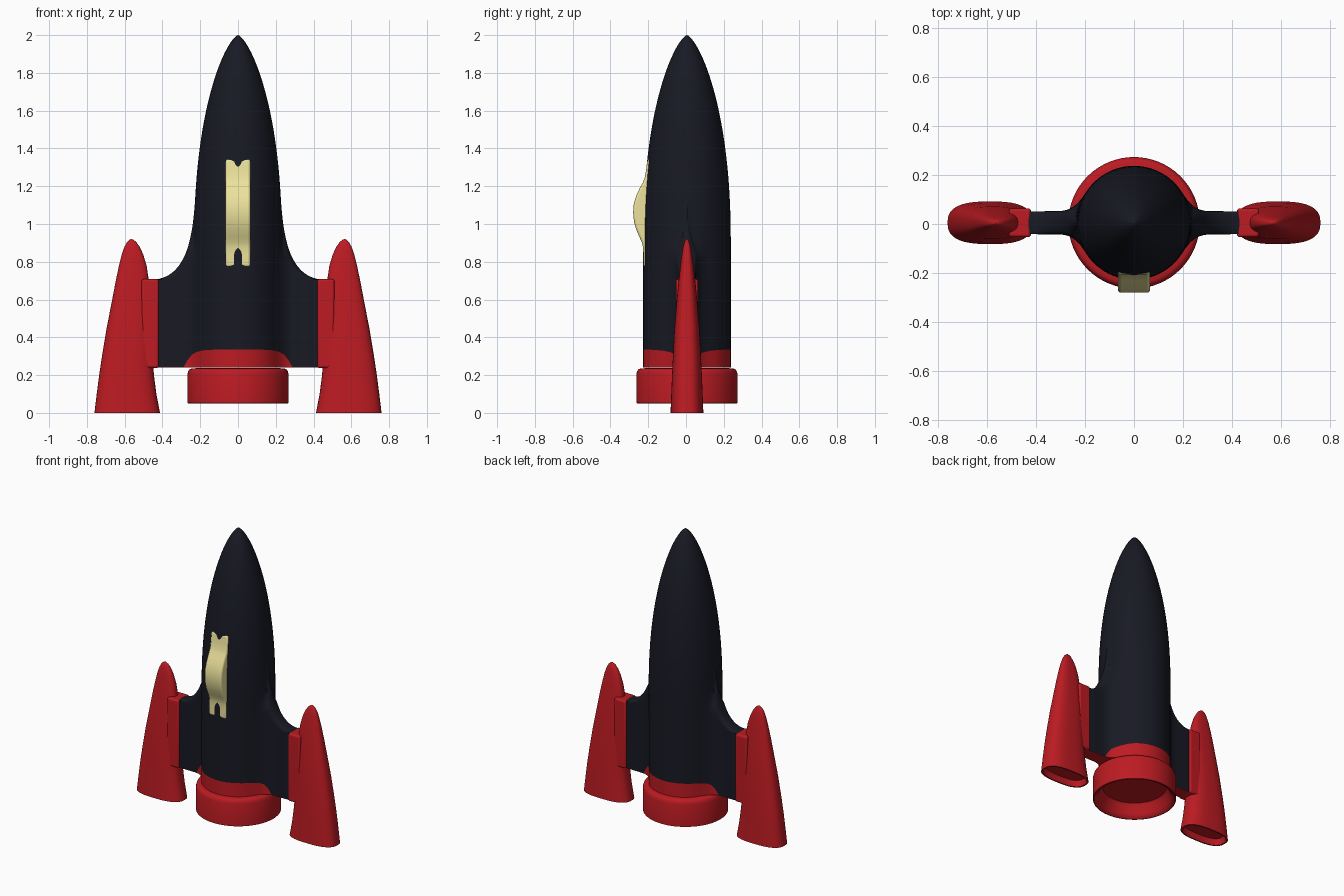
import bpy, bmesh, math

if "Cube" in bpy.data.objects:
    bpy.data.objects.remove(bpy.data.objects["Cube"])

YC = 0.005  # hull axis sits slightly behind y = 0


def material(name, rgb):
    m = bpy.data.materials.new(name)
    m.diffuse_color = (*rgb, 1)
    m.use_nodes = True
    m.node_tree.nodes["Principled BSDF"].inputs["Base Color"].default_value = m.diffuse_color
    return m


NAVY = material("navy", (0.009, 0.010, 0.017))
RED = material("red", (0.50, 0.011, 0.016))
CREAM = material("cream", (0.84, 0.76, 0.33))


def finish(bm, name, mats, angle=35, bevel=0):
    bmesh.ops.remove_doubles(bm, verts=bm.verts, dist=1e-5)
    bmesh.ops.recalc_face_normals(bm, faces=bm.faces)
    me = bpy.data.meshes.new(name)
    bm.to_mesh(me)
    bm.free()
    ob = bpy.data.objects.new(name, me)
    bpy.context.collection.objects.link(ob)
    for m in mats:
        me.materials.append(m)
    if bevel:
        mod = ob.modifiers.new("bevel", 'BEVEL')
        mod.width, mod.segments = bevel, 4
        mod.limit_method, mod.angle_limit = 'ANGLE', math.radians(50)
    bpy.ops.object.select_all(action='DESELECT')
    ob.select_set(True)
    bpy.context.view_layer.objects.active = ob
    bpy.ops.object.shade_smooth_by_angle(angle=math.radians(angle))
    return ob


def loft(rings, cap_start=True, cap_end=True, red_rows=0):
    """Skin a list of closed rings; the first red_rows strips get material 1."""
    bm = bmesh.new()
    rows = [[bm.verts.new(p) for p in ring] for ring in rings]
    n = len(rows[0])
    for j in range(len(rows) - 1):
        a, b = rows[j], rows[j + 1]
        for i in range(n):
            k = (i + 1) % n
            f = bm.faces.new((a[i], a[k], b[k], b[i]))
            f.material_index = 1 if j < red_rows else 0
    if cap_start:
        bm.faces.new(rows[0][::-1]).material_index = 1 if red_rows else 0
    if cap_end:
        bm.faces.new(rows[-1])
    return bm


# Hull with wings blended in: circular section plus a filleted slab
def hull_radius(z):
    t = max(0, (z - 0.9) / 1.1)
    return 0.232 * max(0, 1 - t ** 2.2) ** 0.69


def wing_reach(z):
    s = min(1, max(0, (z - 0.705) / 0.45))
    return 0.23 * (1 - math.sqrt(s)) ** 2


def half_depth(x, r, reach):
    circle = math.sqrt(max(0, r * r - x * x))
    x0, x1, thick = 0.2, 0.32, 0.047
    if reach <= 0 or x <= x0:
        return circle
    y0 = math.sqrt(r * r - x0 * x0)
    t = min(1, (x - x0) / (x1 - x0))
    fillet = ((2*t**3 - 3*t**2 + 1) * y0 + (t**3 - 2*t**2 + t) * (x1 - x0) * -x0 / y0
              + (3*t**2 - 2*t**3) * thick)
    edge = math.sqrt(max(0, 1 - min(1, x / (r + reach)) ** 30))
    wing = max(circle, fillet * edge)
    f = min(1, reach / 0.05)
    return circle + (wing - circle) * f


def hull_ring(z, n=112, band=False):
    r, reach = hull_radius(z), wing_reach(z)
    ring = []
    for i in range(n):
        u = 2 * math.pi * i / n
        x = (r + reach) * math.sin(u)
        y = half_depth(abs(x), r, reach)
        if i in (n // 4, 3 * n // 4) and reach <= 0:
            y = 0
        zz = z
        if band:  # red tail band curves down towards the wings
            zz = 0.242 + 0.093 * math.sqrt(max(0, 1 - (abs(x) / 0.275) ** 6))
        ring.append((x, YC + math.copysign(y, math.cos(u)), zz))
    return ring


rings = [hull_ring(0.24), hull_ring(0.3, band=True)]
rings += [hull_ring(z) for z in (0.36, 0.5, 0.6, 0.68, 0.70)]
rings += [hull_ring(0.705 + 0.45 * (i / 20) ** 2) for i in range(21)]
rings += [hull_ring(1.155 + 0.845 * math.sin(math.pi / 2 * i / 26)) for i in range(1, 27)]
finish(loft(rings, cap_end=False, red_rows=1), "hull", [NAVY, RED], 40)


# Engine nozzle, hollow underneath
def circle_ring(r, z, n=64):
    return [(r * math.cos(2 * math.pi * i / n), YC + r * math.sin(2 * math.pi * i / n), z)
            for i in range(n)]


nozzle = [(0.20, 0.238), (0.245, 0.235), (0.256, 0.231), (0.263, 0.222), (0.268, 0.205),
          (0.268, 0.052), (0.262, 0.05), (0.25, 0.055), (0.235, 0.075), (0.22, 0.12), (0.205, 0.14)]
finish(loft([circle_ring(r, z) for r, z in nozzle]), "engine_nozzle", [RED])

# Side pods: z, inner x, outer x, half depth
POD = [(0, 0.413, 0.760, 0.087), (0.1, 0.432, 0.748, 0.083), (0.2, 0.445, 0.735, 0.079),
       (0.3, 0.453, 0.720, 0.074), (0.45, 0.459, 0.695, 0.066), (0.6, 0.465, 0.666, 0.054),
       (0.7, 0.472, 0.647, 0.044), (0.78, 0.484, 0.630, 0.035), (0.84, 0.502, 0.615, 0.027),
       (0.88, 0.521, 0.601, 0.020), (0.905, 0.539, 0.587, 0.013), (0.917, 0.555, 0.574, 0.006),
       (0.92, 0.563, 0.567, 0.002)]


def pod_ring(side, z, xi, xo, d, n=48):
    ring = []
    for i in range(n):
        c, s = math.cos(2 * math.pi * i / n), math.sin(2 * math.pi * i / n)
        x = (xi + xo) / 2 + (xo - xi) / 2 * math.copysign(abs(c) ** 0.75, c)
        ring.append((side * x, YC + d * math.copysign(abs(s) ** 0.75, s), z))
    return ring


for side, label in ((-1, "left"), (1, "right")):
    recess = [(0.04, 0.435, 0.735, 0.066), (0, 0.424, 0.749, 0.078)]
    finish(loft([pod_ring(side, *p) for p in recess + POD]), label + "_pod", [RED])
    # Red collar joining wing and pod
    bm = bmesh.new()
    bmesh.ops.create_cube(bm, size=1)
    for v in bm.verts:
        v.co = (side * (0.465 + 0.09 * v.co.x), YC + 0.118 * v.co.y, 0.473 + 0.47 * v.co.z)
    finish(bm, label + "_pod_collar", [RED], bevel=0.012)

# Cockpit canopy: side profile (y, z) extruded across x
canopy = [(-0.203, 1.345), (-0.211, 1.29), (-0.217, 1.25), (-0.228, 1.22), (-0.245, 1.19),
          (-0.263, 1.15), (-0.276, 1.11), (-0.280, 1.06), (-0.275, 1.01), (-0.263, 0.97),
          (-0.246, 0.93), (-0.232, 0.90), (-0.227, 0.875), (-0.226, 0.84), (-0.226, 0.772),
          (-0.15, 0.772), (-0.15, 1.345)]
bm = loft([[(x, y, z) for y, z in canopy] for x in (-0.066, 0.066)])
finish(bm, "cockpit_canopy", [CREAM], bevel=0.014)
